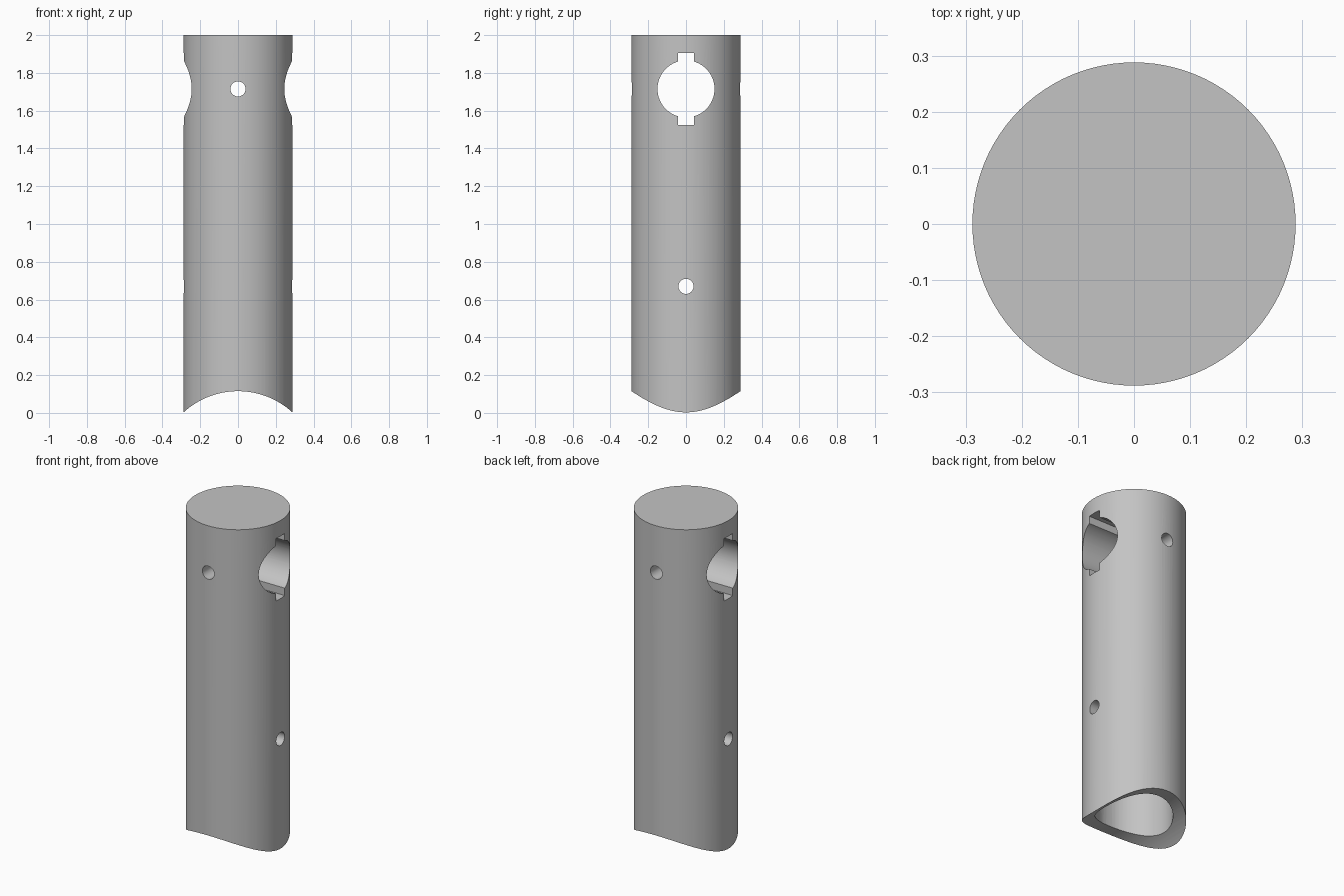
import bpy
from math import pi

old = bpy.data.objects.get("Cube")
if old:
    bpy.data.objects.remove(old, do_unlink=True)

RADIUS = 0.288
HEIGHT = 2.0
CROSS_Z = 1.715   # keyed cross bore and upper pin hole
PIN_Z = 0.67      # lower pin hole
ALONG_X = (0, pi / 2, 0)
ALONG_Y = (pi / 2, 0, 0)

grey = bpy.data.materials.new("plain grey")
grey.use_nodes = True
colour = (0.55, 0.55, 0.55, 1)
grey.diffuse_color = colour
grey.node_tree.nodes["Principled BSDF"].inputs["Base Color"].default_value = colour


def cylinder(name, radius, depth, location, rotation=(0, 0, 0), sides=64):
    bpy.ops.mesh.primitive_cylinder_add(vertices=sides, radius=radius, depth=depth,
                                        location=location, rotation=rotation)
    obj = bpy.context.object
    obj.name = name
    obj.data.materials.append(grey)
    return obj


def block(name, size, location):
    bpy.ops.mesh.primitive_cube_add(size=1, location=location)
    obj = bpy.context.object
    obj.name = name
    obj.scale = size
    obj.data.materials.append(grey)
    return obj


# Solid round post
post = cylinder("round_post", RADIUS, HEIGHT, (0, 0, HEIGHT / 2), sides=96)

# Cutters: saddle at the foot, blind socket, keyed cross bore, two pin holes
cutters = [
    cylinder("saddle_cutter", 0.426, 1, (0, 0, -0.311), ALONG_Y, 128),
    cylinder("socket_cutter", 0.215, 1.4, (0, 0, 0.5)),
    cylinder("cross_bore_cutter", 0.151, 1, (0, 0, CROSS_Z), ALONG_X),
    block("keyway_cutter", (1.1, 0.086, 0.38), (0, 0, CROSS_Z)),
    cylinder("upper_pin_cutter", 0.04, 1, (0, 0, CROSS_Z), ALONG_Y, 32),
    cylinder("lower_pin_cutter", 0.04, 1, (0, 0, PIN_Z), ALONG_X, 32),
]

# Cut each opening, then drop the cutter
for cutter in cutters:
    bpy.context.view_layer.objects.active = post
    cut = post.modifiers.new(cutter.name, "BOOLEAN")
    cut.operation = "DIFFERENCE"
    cut.solver = "EXACT"
    cut.object = cutter
    bpy.ops.object.modifier_apply(modifier=cut.name)
    bpy.data.objects.remove(cutter, do_unlink=True)

# Smooth walls with crisp rims
bpy.ops.object.select_all(action="DESELECT")
post.select_set(True)
bpy.context.view_layer.objects.active = post
bpy.ops.object.shade_smooth_by_angle(angle=pi / 6)
